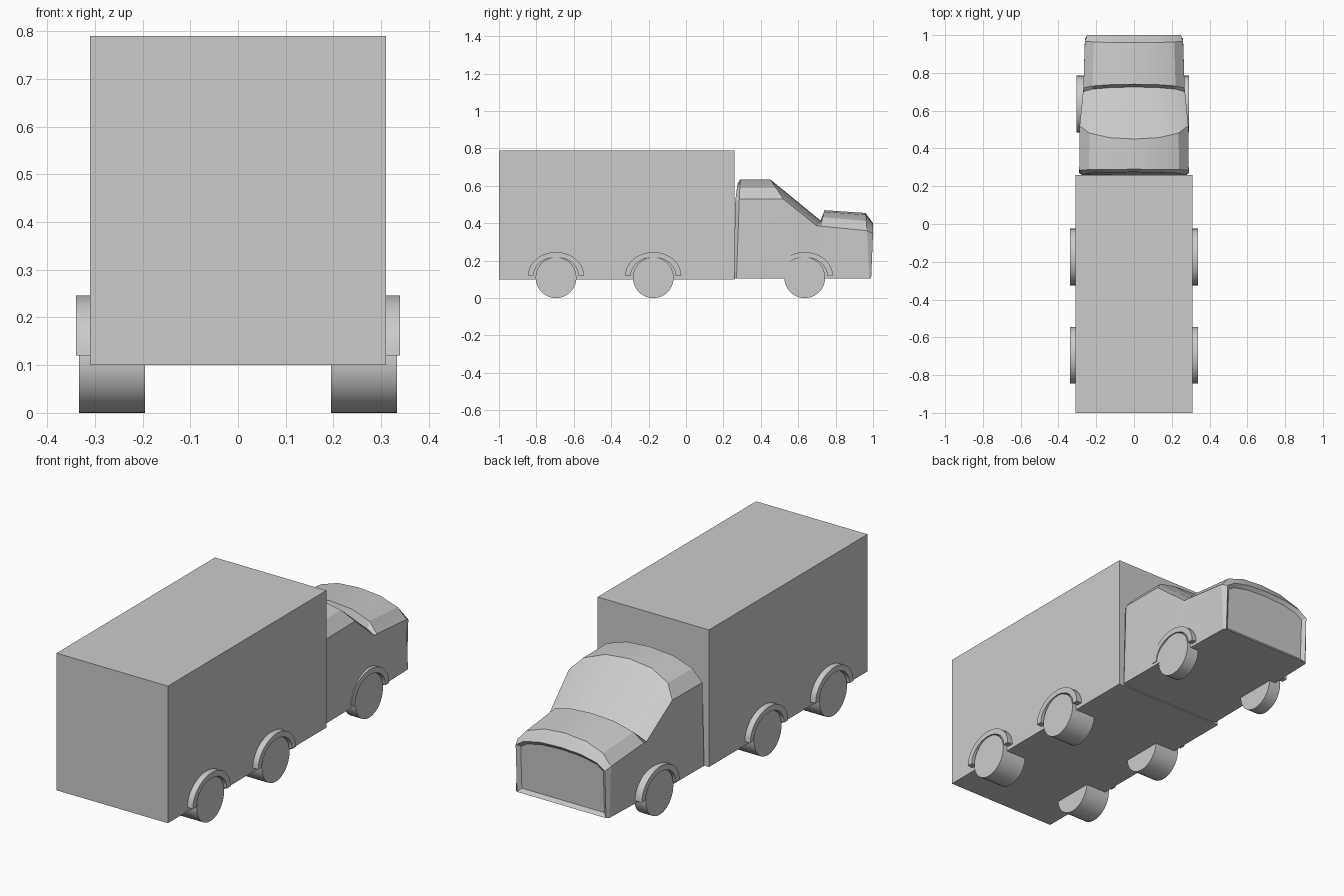
import bpy, bmesh, math

cube = bpy.data.objects.get("Cube")
if cube:
    bpy.data.objects.remove(cube, do_unlink=True)

GREY = (0.6, 0.6, 0.6, 1)
paint = bpy.data.materials.new("plain grey")
paint.use_nodes = True
paint.diffuse_color = GREY
paint.node_tree.nodes["Principled BSDF"].inputs["Base Color"].default_value = GREY


def finish(bm, name, angle=30):
    bmesh.ops.recalc_face_normals(bm, faces=bm.faces)
    mesh = bpy.data.meshes.new(name)
    bm.to_mesh(mesh)
    bm.free()
    mesh.materials.append(paint)
    obj = bpy.data.objects.new(name, mesh)
    bpy.context.collection.objects.link(obj)
    bpy.ops.object.select_all(action='DESELECT')
    obj.select_set(True)
    bpy.context.view_layer.objects.active = obj
    bpy.ops.object.shade_smooth_by_angle(angle=math.radians(angle))
    return obj


def prism(name, outline, x0, x1):
    """Extrude a (y, z) outline from x0 to x1."""
    bm = bmesh.new()
    face = bm.faces.new([bm.verts.new((x0, y, z)) for y, z in outline])
    new = bmesh.ops.extrude_face_region(bm, geom=[face])["geom"]
    verts = [v for v in new if isinstance(v, bmesh.types.BMVert)]
    bmesh.ops.translate(bm, verts=verts, vec=(x1 - x0, 0, 0))
    return finish(bm, name)


def arc(cy, cz, ry, rz, a0, a1, n):
    angles = [math.radians(a0 + (a1 - a0) * i / n) for i in range(n + 1)]
    return [(cy + ry * math.cos(a), cz + rz * math.sin(a)) for a in angles]


# Cargo box
prism("cargo_box", [(-1, 0.1), (0.26, 0.1), (0.26, 0.79), (-1, 0.79)], -0.31, 0.31)

# Cab: arched cross-sections lofted from the rear wall to the nose
CROWN = [(-1, 0), (-0.82, 0.55), (-0.45, 0.9), (0, 1), (0.45, 0.9), (0.82, 0.55), (1, 0)]
# half width, bottom y, shoulder (y, z), centre line (y, z)
SECTIONS = [
    (0.275, 0.258, (0.262, 0.51), (0.275, 0.61)),
    (0.29, 0.27, (0.285, 0.53), (0.29, 0.635)),
    (0.288, 0.52, (0.52, 0.53), (0.45, 0.635)),
    (0.270, 0.70, (0.70, 0.385), (0.725, 0.41)),
    (0.268, 0.72, (0.72, 0.385), (0.74, 0.47)),
    (0.260, 0.98, (0.968, 0.36), (0.96, 0.455)),
    (0.248, 0.99, (1.0, 0.345), (1.0, 0.40)),
]
bm = bmesh.new()
rings = []
for w, yb, (ys, zs), (yc, zc) in SECTIONS:
    pts = [(-w, yb, 0.105)]
    pts += [(w * t, ys + (yc - ys) * k, zs + (zc - zs) * k) for t, k in CROWN]
    pts.append((w, yb, 0.105))
    rings.append([bm.verts.new(p) for p in pts])
for a, b in zip(rings, rings[1:]):
    for i in range(len(a)):
        j = (i + 1) % len(a)
        bm.faces.new((a[i], a[j], b[j], b[i]))
bm.faces.new(rings[0])
nose = bm.faces.new(rings[-1])
bmesh.ops.recalc_face_normals(bm, faces=bm.faces)
# Recessed grille panel
bmesh.ops.inset_region(bm, faces=[nose], thickness=0.018, use_even_offset=True)
bmesh.ops.translate(bm, verts=list(nose.verts), vec=(0, -0.014, 0))
finish(bm, "cab", 22)

# Wheels and fender arches on three axles: y, wheel inner/outer x, fender outer x, shift
AXLES = [("rear", -0.695, 0.195, 0.333, 0.34, 0.0),
         ("middle", -0.175, 0.195, 0.333, 0.34, 0.0),
         ("front", 0.635, 0.225, 0.292, 0.298, -0.006)]
for label, y, x_in, x_out, x_fender, shift in AXLES:
    for side, s in (("left", 1), ("right", -1)):
        prism(f"{label}_wheel_{side}", arc(y, 0.109, 0.109, 0.109, 0, 352.5, 47),
              s * x_in + shift, s * x_out + shift)
        ring = arc(y, 0.12, 0.15, 0.126, 0, 180, 20)
        ring += arc(y, 0.12, 0.12, 0.098, 180, 0, 20)
        prism(f"{label}_fender_{side}", ring, s * (x_fender - 0.06) + shift,
              s * x_fender + shift)
